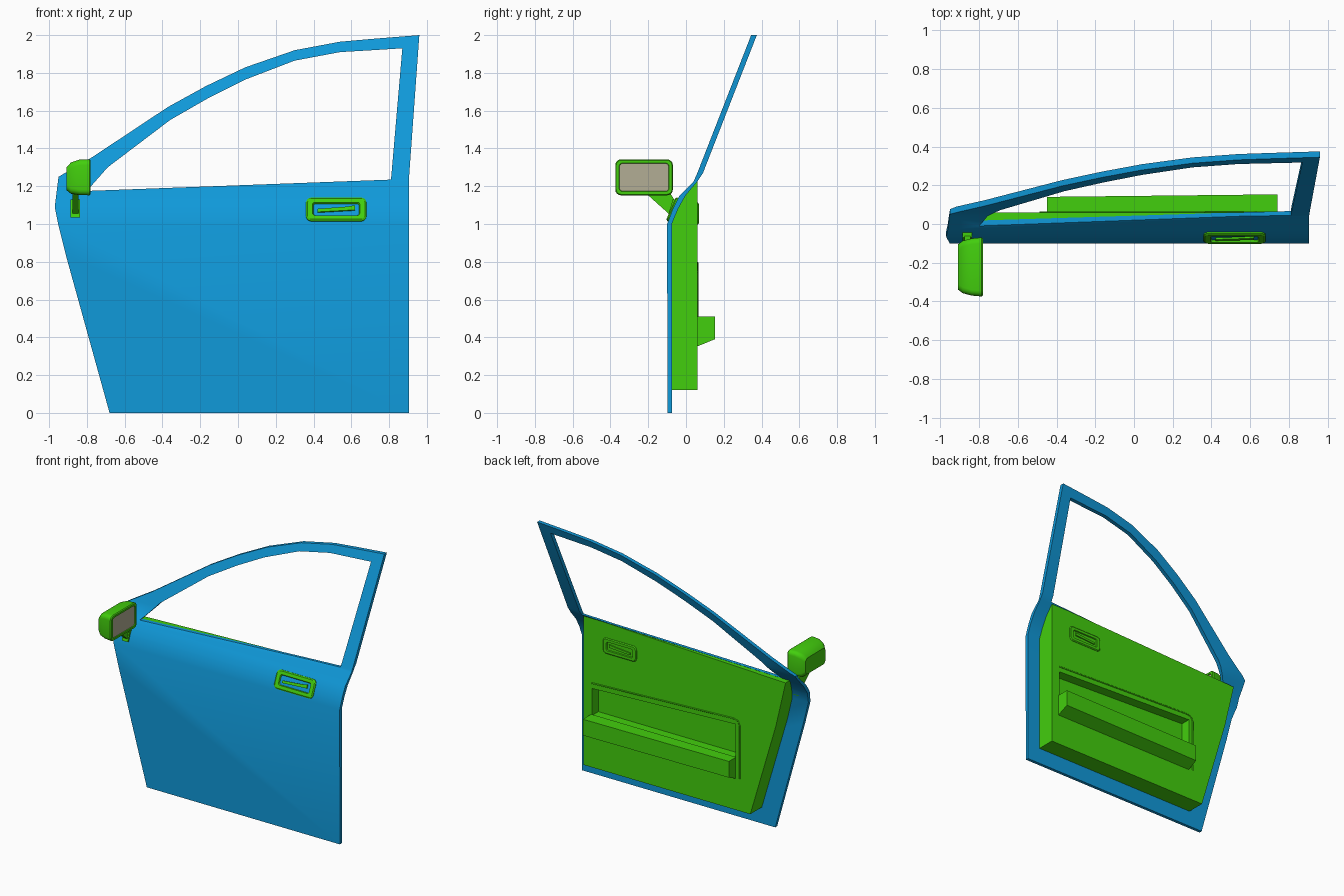
import bpy, bmesh, math
from mathutils import Matrix, Vector

cube = bpy.data.objects.get("Cube")
if cube:
    bpy.data.objects.remove(cube, do_unlink=True)


def material(name, rgb):
    m = bpy.data.materials.new(name)
    m.use_nodes = True
    m.diffuse_color = (*rgb, 1)
    m.node_tree.nodes["Principled BSDF"].inputs["Base Color"].default_value = (*rgb, 1)
    return m


blue = material("blue paint", (0.005, 0.32, 0.70))
green = material("green trim", (0.055, 0.62, 0.004))
grey = material("mirror grey", (0.45, 0.42, 0.30))

# Door cross-section: height, outer depth, inner depth
PROFILE = [(0, -.098, -.075), (1.0, -.1, -.075), (1.08, -.07, -.042), (1.15, -.035, -.003),
           (1.225, .04, .06), (1.27, .06, .09), (2.0, .345, .375)]


def depth(z, side):
    for a, b in zip(PROFILE, PROFILE[1:]):
        if z <= b[0] or b is PROFILE[-1]:
            t = (z - a[0]) / (b[0] - a[0])
            return a[side] + t * (b[side] - a[side])


def finish(name, bm, mats):
    bmesh.ops.recalc_face_normals(bm, faces=bm.faces)
    mesh = bpy.data.meshes.new(name)
    bm.to_mesh(mesh)
    bm.free()
    for m in mats:
        mesh.materials.append(m)
    ob = bpy.data.objects.new(name, mesh)
    bpy.context.collection.objects.link(ob)
    return ob


def smooth(ob):
    bpy.ops.object.select_all(action='DESELECT')
    ob.select_set(True)
    bpy.context.view_layer.objects.active = ob
    bpy.ops.object.shade_smooth_by_angle(angle=math.radians(32))


def bent_sheet(name, polygons, front, back, mat):
    """Flat outline in x/z, cut at the profile heights, then given two depths."""
    bm = bmesh.new()
    for poly in polygons:
        bm.faces.new([bm.verts.new((x, 0, z)) for x, z in poly])
    bmesh.ops.remove_doubles(bm, verts=bm.verts, dist=1e-4)
    for row in PROFILE[1:-1]:
        bmesh.ops.bisect_plane(bm, geom=bm.verts[:] + bm.edges[:] + bm.faces[:],
                               plane_co=(0, 0, row[0]), plane_no=(0, 0, 1), dist=1e-5)
    outer = bm.verts[:]
    new = bmesh.ops.extrude_face_region(bm, geom=bm.faces[:])["geom"]
    inner = [v for v in new if isinstance(v, bmesh.types.BMVert)]
    for v in outer:
        v.co.y = front(v.co.z)
    for v in inner:
        v.co.y = back(v.co.z)
    return finish(name, bm, [mat])


def loft(name, sections, mats, matrix=None, last_mat=0):
    """Skin a row of equal-length loops and cap both ends."""
    bm = bmesh.new()
    loops = [[bm.verts.new(p) for p in s] for s in sections]
    n = len(loops[0])
    for a, b in zip(loops, loops[1:]):
        for i in range(n):
            j = (i + 1) % n
            bm.faces.new((a[i], a[j], b[j], b[i]))
    bm.faces.new(loops[0])
    bm.faces.new(loops[-1]).material_index = last_mat
    if matrix:
        bmesh.ops.transform(bm, matrix=matrix, verts=bm.verts)
    return finish(name, bm, mats)


def rounded(w, h, r, steps=4):
    pts = []
    for k, (sx, sy) in enumerate([(1, 1), (-1, 1), (-1, -1), (1, -1)]):
        for i in range(steps + 1):
            a = math.pi / 2 * (k + i / steps)
            pts.append((sx * (w / 2 - r) + r * math.cos(a), sy * (h / 2 - r) + r * math.sin(a)))
    return pts


# Outer skin with window frame
lower = [(-.68, 0), (.905, 0), (.905, 1.24), (.81, 1.235), (-.80, 1.175),
         (-.95, 1.25), (-.97, 1.09), (-.95, .99), (-.91, .83)]
arch_out = [(-.95, 1.25), (-.77, 1.355), (-.37, 1.62), (-.17, 1.73), (.04, 1.83),
            (.30, 1.92), (.54, 1.965), (.71, 1.98), (.96, 2.0), (.905, 1.24)]
arch_in = [(-.80, 1.175), (-.69, 1.30), (-.36, 1.55), (-.16, 1.665), (.04, 1.765),
           (.30, 1.865), (.54, 1.91), (.71, 1.92), (.87, 1.93), (.81, 1.235)]
frame = [(arch_out[i], arch_out[i + 1], arch_in[i + 1], arch_in[i])
         for i in range(len(arch_out) - 1)]
smooth(bent_sheet("door_skin", [lower] + frame,
                  lambda z: depth(z, 1), lambda z: depth(z, 2), blue))

# Inner trim panel with a storage recess
BACK = .06
panel = bent_sheet("inner_panel",
                   [[(-.57, .12), (.80, .12), (.80, 1.23), (-.86, 1.172), (-.78, .83)]],
                   lambda z: depth(z, 1) + .014, lambda z: BACK, green)
recess = [(-.45, .505), (.73, .505), (.73, .705), (-.45, .755)]
cutter = loft("recess_cutter", [[(x, y, z) for x, z in recess] for y in (BACK - .075, .2)], [green])
cutter.hide_render = True
cut = panel.modifiers.new("recess", 'BOOLEAN')
cut.operation, cut.object, cut.solver = 'DIFFERENCE', cutter, 'EXACT'
bpy.context.view_layer.objects.active = panel
bpy.ops.object.modifier_apply(modifier=cut.name)
bpy.data.objects.remove(cutter, do_unlink=True)

# Armrest below the recess
loft("armrest", [[(x, BACK - .005, .35), (x, y, .39), (x, y, .51), (x, BACK - .005, .51)]
                 for x, y in ((-.45, .14), (.74, .153))], [green])

# Thin moulding around the recess
line = bpy.data.curves.new("recess_moulding", 'CURVE')
line.dimensions = '3D'
line.bevel_depth = .005
line.bevel_resolution = 1
path = [(.73, .745), (-.43, .795), (-.47, .785), (-.485, .75), (-.485, .36)]
spline = line.splines.new('POLY')
spline.points.add(len(path) - 1)
for p, (x, z) in zip(spline.points, path):
    p.co = (x, BACK, z, 1)
line.materials.append(green)
bpy.context.collection.objects.link(bpy.data.objects.new("recess_moulding", line))


# Door handles: dished plate with a tapered grip
def handle(name, centre, tilt, facing, size):
    place = (Matrix.Translation(Vector(centre)) @ Matrix.Rotation(tilt, 4, 'X')
             @ Matrix.Diagonal((size, facing, size, 1)))
    rings = [(.32, .135, .03, -.012), (.32, .135, .03, .008), (.305, .12, .026, .014),
             (.25, .075, .012, .014), (.24, .065, .01, .002)]
    smooth(loft(name + "_plate", [[(x, y, z) for x, z in rounded(w, h, r)]
                                  for w, h, r, y in rings], [green], place))
    grip = [(-.10, -.018), (.10, -.006), (.10, .02), (.05, .012), (-.10, .0)]
    loft(name + "_grip", [[(x, y, z) for x, z in grip] for y in (0, .014)], [green], place)


handle("outer_handle", (.52, -.067, 1.075), math.radians(-23), -1, 1)
handle("inner_handle", (.50, BACK - .006, 1.055), 0, 1, .86)

# Side mirror: housing lofted along x, glass set into the rear face
rings = [(-.908, .235, .12, .03, -.008), (-.885, .27, .165, .03, -.004), (-.84, .295, .188, .03, 0),
         (-.787, .305, .19, .03, 0), (-.78, .295, .18, .026, 0),
         (-.78, .265, .152, .02, 0), (-.786, .26, .147, .018, 0)]
smooth(loft("mirror_housing", [[(x, y - .222, z + 1.247 + dz) for y, z in rounded(w, h, r)]
                               for x, w, h, r, dz in rings], [green, grey], last_mat=1))

# Mirror arm and its foot on the door
arm = [(-.215, 1.165), (-.085, 1.165), (-.05, 1.11), (-.07, 1.035)]
loft("mirror_arm", [[(x, y, z) for y, z in arm] for x in (-.875, -.845)], [green])
foot = [(-.098, 1.035), (-.07, 1.13), (-.03, 1.13), (-.06, 1.035)]
loft("mirror_foot", [[(x, y, z) for y, z in foot] for x in (-.886, -.836)], [green])
